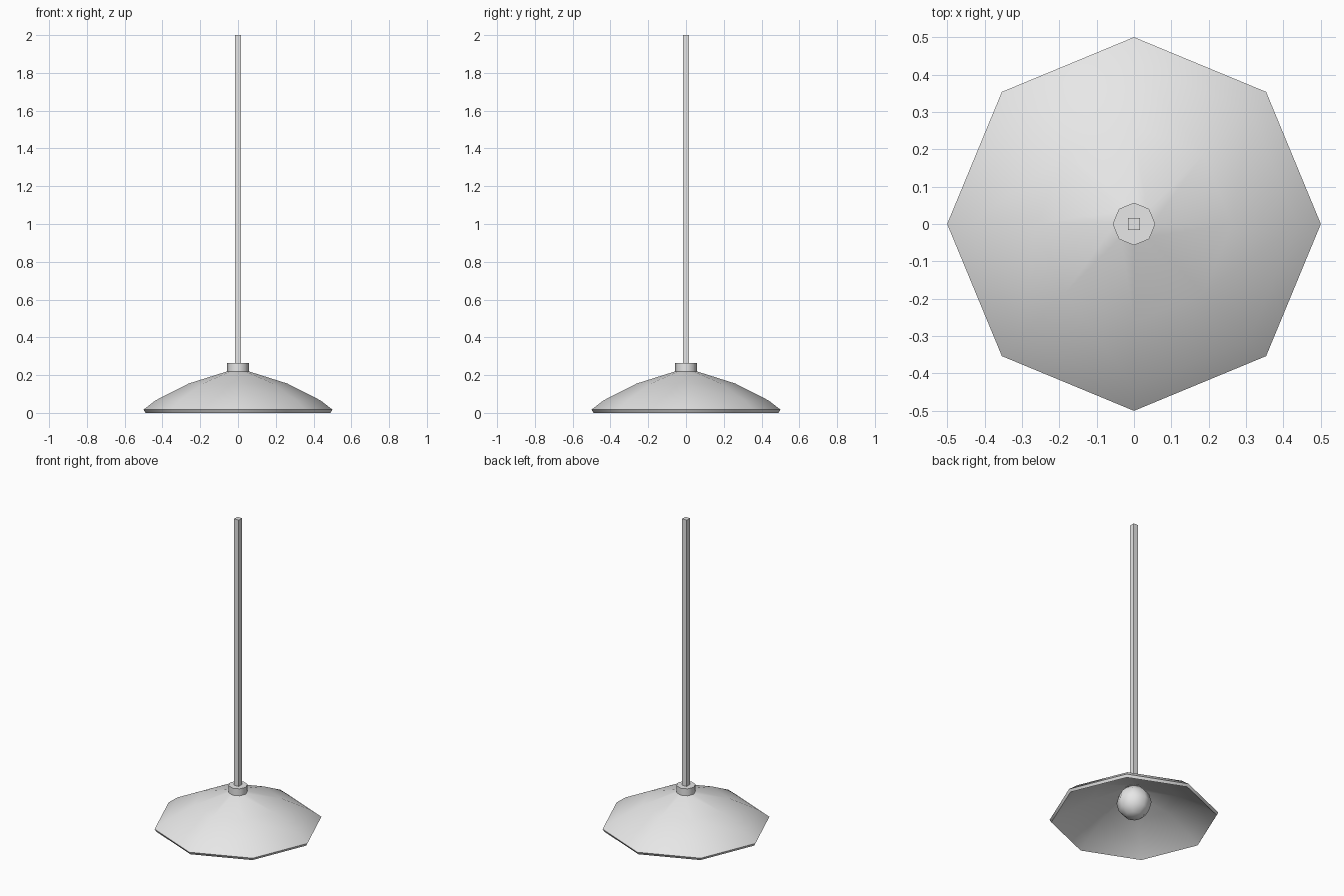
import bpy
import bmesh
from math import cos, sin, pi, radians

cube = bpy.data.objects.get("Cube")
if cube:
    bpy.data.objects.remove(cube, do_unlink=True)

SIDES = 8
grey = bpy.data.materials.new("light grey")
grey.use_nodes = True
grey.diffuse_color = (0.8, 0.8, 0.8, 1)
grey.node_tree.nodes["Principled BSDF"].inputs["Base Color"].default_value = (0.8, 0.8, 0.8, 1)


def finish(name, bm, smooth=None):
    """Turn a bmesh into a named grey object."""
    bmesh.ops.recalc_face_normals(bm, faces=bm.faces)
    mesh = bpy.data.meshes.new(name)
    bm.to_mesh(mesh)
    bm.free()
    mesh.materials.append(grey)
    obj = bpy.data.objects.new(name, mesh)
    bpy.context.collection.objects.link(obj)
    if smooth:
        bpy.ops.object.select_all(action="DESELECT")
        obj.select_set(True)
        bpy.context.view_layer.objects.active = obj
        bpy.ops.object.shade_smooth_by_angle(angle=radians(smooth))
    return obj


def revolve(name, profile, closed, smooth):
    """Sweep (radius, height) points around z; closed joins last to first, else ends are capped."""
    bm = bmesh.new()
    rings = [[bm.verts.new((r * cos(2 * pi * i / SIDES), r * sin(2 * pi * i / SIDES), z))
              for i in range(SIDES)] for r, z in profile]
    pairs = list(zip(rings, rings[1:]))
    if closed:
        pairs.append((rings[-1], rings[0]))
    else:
        bm.faces.new(rings[0])
        bm.faces.new(rings[-1])
    for a, b in pairs:
        for i in range(SIDES):
            j = (i + 1) % SIDES
            bm.faces.new((a[i], a[j], b[j], b[i]))
    return finish(name, bm, smooth)


# Shade: thin dished shell, outer surface then inner surface
outer = [(0.05, 0.222), (0.262, 0.155), (0.437, 0.066), (0.5, 0.017)]
inner = [(0.49, 0.0), (0.43, 0.048), (0.257, 0.138), (0.05, 0.204)]
revolve("shade", outer + inner, True, 50)

# Collar on top of the shade
revolve("collar", [(0.057, 0.2), (0.057, 0.265)], False, 50)

# Square hanging rod
bm = bmesh.new()
bmesh.ops.create_cube(bm, size=1)
bmesh.ops.scale(bm, vec=(0.033, 0.033, 1.75), verts=bm.verts)
bmesh.ops.translate(bm, vec=(0, 0, 1.125), verts=bm.verts)
finish("rod", bm)

# Bulb under the shade
bm = bmesh.new()
bmesh.ops.create_uvsphere(bm, u_segments=SIDES, v_segments=6, radius=0.104)
bmesh.ops.translate(bm, vec=(0, 0, 0.108), verts=bm.verts)
finish("bulb", bm, 70)
